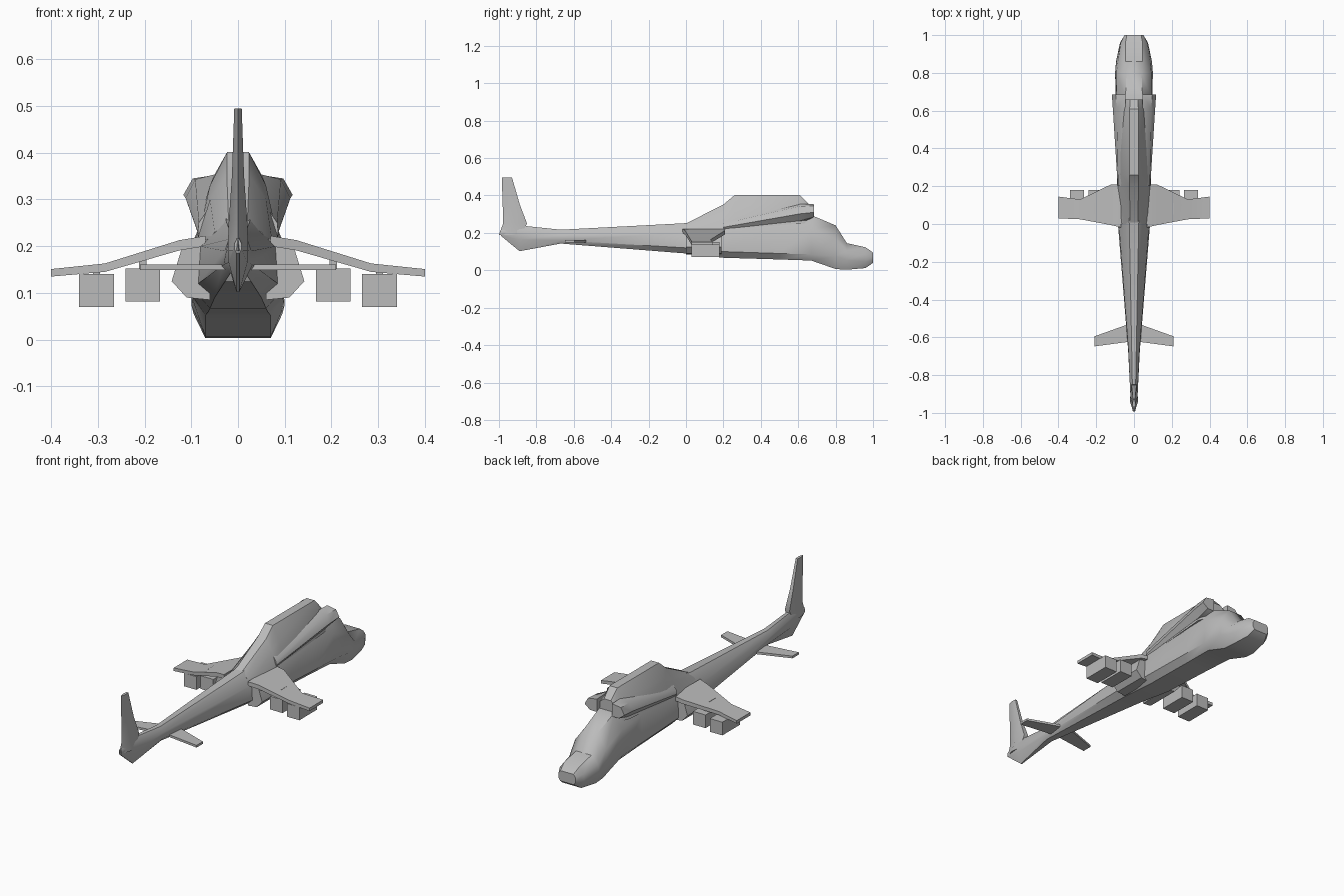
import bpy, bmesh, math
from mathutils import Vector

if "Cube" in bpy.data.objects:
    bpy.data.objects.remove(bpy.data.objects["Cube"])

grey = bpy.data.materials.new("airframe_grey")
grey.use_nodes = True
grey.diffuse_color = (0.5, 0.5, 0.5, 1)
grey.node_tree.nodes["Principled BSDF"].inputs["Base Color"].default_value = (0.5, 0.5, 0.5, 1)


def loft(name, rings, angle=35):
    """Skin a list of equal-length rings of points and cap both ends."""
    bm = bmesh.new()
    rows = [[bm.verts.new(p) for p in ring] for ring in rings]
    n = len(rows[0])
    for a, b in zip(rows, rows[1:]):
        for i in range(n):
            j = (i + 1) % n
            bm.faces.new((a[i], a[j], b[j], b[i]))
    bm.faces.new(rows[0])
    bm.faces.new(rows[-1])
    bmesh.ops.recalc_face_normals(bm, faces=bm.faces)
    mesh = bpy.data.meshes.new(name)
    bm.to_mesh(mesh)
    bm.free()
    mesh.materials.append(grey)
    obj = bpy.data.objects.new(name, mesh)
    bpy.context.collection.objects.link(obj)
    bpy.ops.object.select_all(action="DESELECT")
    obj.select_set(True)
    bpy.context.view_layer.objects.active = obj
    bpy.ops.object.shade_smooth_by_angle(angle=math.radians(angle))
    return obj


def both_sides(name, rings, angle=35):
    """Build a part on the +x side and its mirror image on the -x side."""
    loft("left_" + name, rings, angle)
    loft("right_" + name, [[(-x, y, z) for x, y, z in r] for r in rings], angle)


def body_ring(y, heights, widths):
    """Symmetric section: heights and half widths run from bottom to top."""
    half = [(w, y, z) for w, z in zip(widths, heights)]
    return half + [(-x, y, z) for x, y, z in reversed(half)]


# Fuselage from tail boom to chin
body = [
    (-0.99, (.185, .195, .205, .215), (.003, .008, .008, .003)),
    (-0.89, (.102, .165, .215, .24), (.003, .02, .02, .008)),
    (-0.67, (.143, .16, .19, .217), (.016, .031, .029, .012)),
    (0.0, (.09, .12, .2, .252), (.05, .085, .08, .025)),
    (0.2, (.067, .1, .22, .3), (.06, .09, .085, .03)),
    (0.5, (.058, .09, .23, .3), (.065, .095, .088, .04)),
    (0.67, (.052, .085, .22, .295), (.07, .097, .092, .045)),
    (0.80, (.007, .075, .17, .24), (.07, .1, .092, .04)),
    (0.86, (.003, .055, .105, .145), (.07, .095, .085, .045)),
    (0.96, (.012, .045, .09, .123), (.055, .074, .07, .045)),
    (1.0, (.04, .055, .08, .095), (.04, .05, .05, .038)),
]
loft("fuselage", [body_ring(*s) for s in body], 40)

# Engine hump on the roof
hump = [
    (0.0, (.2, .23, .25), (.075, .05, .02)),
    (0.2, (.22, .3, .352), (.085, .06, .024)),
    (0.26, (.22, .33, .402), (.085, .06, .023)),
    (0.61, (.25, .35, .402), (.085, .052, .023)),
    (0.66, (.25, .33, .352), (.06, .045, .02)),
]
loft("roof_hump", [body_ring(*s) for s in hump])

# Engine intakes beside the hump, widening toward the nose
intake = [
    [(.05, .2, .25), (.083, .2, .22), (.086, .2, .23), (.084, .2, .25), (.05, .2, .3)],
    [(.05, .61, .25), (.083, .61, .265), (.112, .61, .302), (.092, .61, .343), (.045, .61, .355)],
    [(.045, .685, .285), (.085, .685, .285), (.117, .685, .31), (.097, .685, .345), (.045, .685, .353)],
]
both_sides("engine_intake", intake)

# Sponsons under the wing roots
sponson = [
    [(x, y, z) for x, z in ((.06, .215), (.105, .215), (.122, .19), (.142, .125), (.11, .09), (.06, .085))]
    for y in (0.0, 0.19)
]
both_sides("sponson", sponson)


def blade_ring(x, y0, y1, z, t):
    """Thin four-sided wing section spanning y0 to y1."""
    return [(x, y0, z), (x, y1, z), (x, y1, z - t), (x, y0, z - t)]


# Drooping stub wings
both_sides("stub_wing", [
    blade_ring(.07, -.018, .21, .222, .022),
    blade_ring(.125, -.005, .208, .213, .022),
    blade_ring(.285, .025, .13, .163, .018),
    blade_ring(.4, .03, .145, .151, .016),
])

# Tailplane
both_sides("tailplane", [
    blade_ring(0, -.62, -.52, .161, .012),
    blade_ring(.21, -.648, -.595, .161, .012),
])


# Swept tail fin
def fin_ring(z, back, front, w):
    mid = (back + front) / 2
    return [(0, back, z), (w, mid, z), (w * .7, front, z),
            (-w * .7, front, z), (-w, mid, z)]


loft("tail_fin", [
    fin_ring(.19, -1.0, -.88, .022),
    fin_ring(.25, -.978, -.85, .02),
    fin_ring(.35, -.98, -.888, .013),
    fin_ring(.495, -.985, -.93, .008),
], 50)

# Weapon pods and the pylons that hang them from the wings
for label, x, top in (("inner", .204, .152), ("outer", .303, .14)):
    def box(cx, hw, y0, y1, z0, z1):
        return [[(cx - hw, y, z0), (cx + hw, y, z0), (cx + hw, y, z1), (cx - hw, y, z1)]
                for y in (y0, y1)]
    both_sides(label + "_pod", box(x, .037, .03, .18, top - .07, top))
    both_sides(label + "_pylon", box(x, .008, .05, .11, top - .01, top + (.035 if label == "inner" else .015)))
